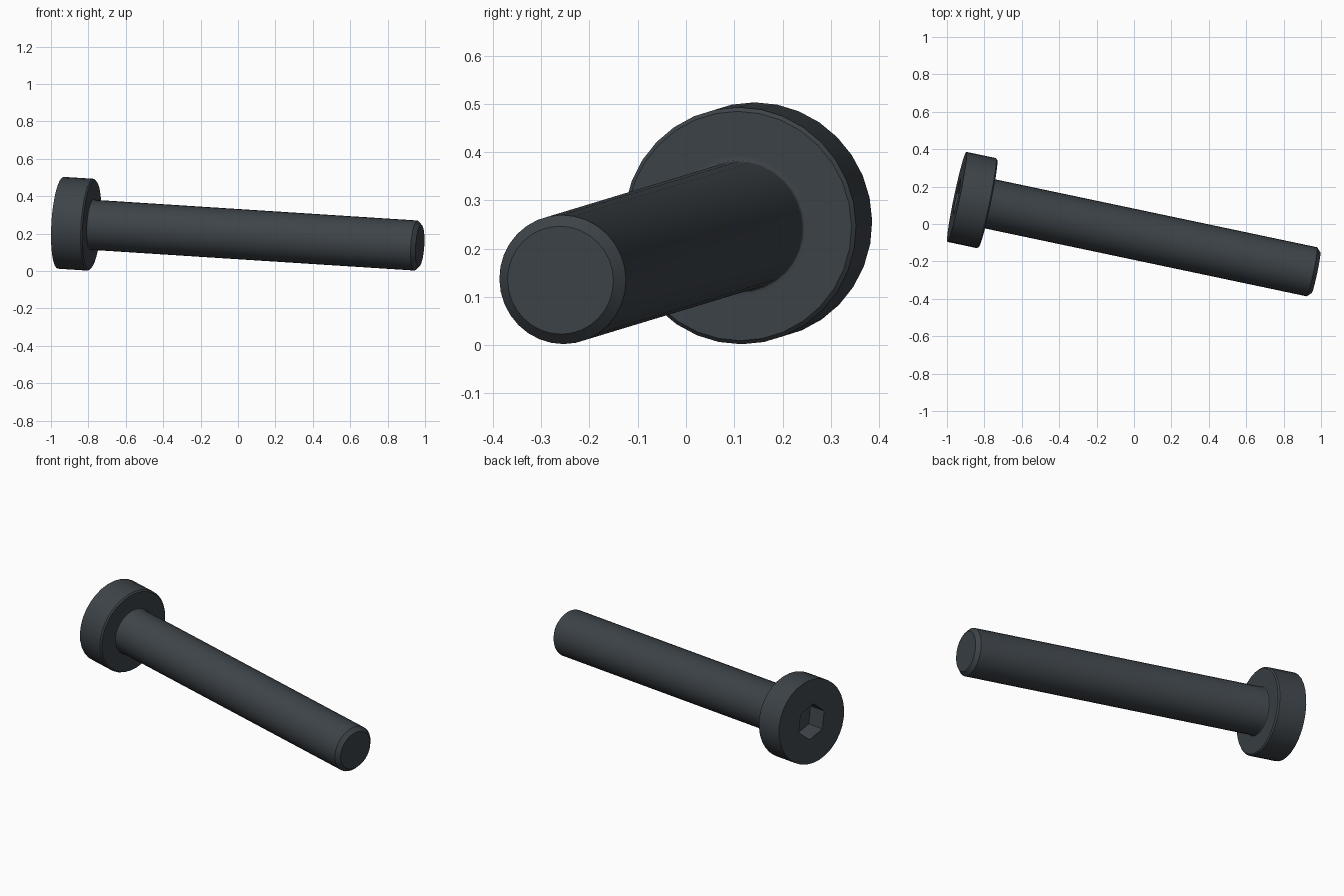
import bpy
import bmesh
import math
from mathutils import Matrix, Vector

cube = bpy.data.objects.get("Cube")
if cube:
    bpy.data.objects.remove(cube, do_unlink=True)

SEGMENTS = 32
HEAD_R, HEAD_H, HEAD_EDGE = 0.246, 0.17, 0.008
SHAFT_R, LENGTH, TIP_EDGE, FILLET = 0.134, 1.966, 0.022, 0.007
SOCKET_R, SOCKET_DEPTH = 0.103, 0.11

# Blackened steel
steel = bpy.data.materials.new("dark slate steel")
steel.use_nodes = True
colour = (0.047, 0.057, 0.066, 1)
steel.diffuse_color = colour
steel.node_tree.nodes["Principled BSDF"].inputs["Base Color"].default_value = colour


def make_object(name, bm):
    bmesh.ops.recalc_face_normals(bm, faces=bm.faces)
    mesh = bpy.data.meshes.new(name)
    bm.to_mesh(mesh)
    bm.free()
    mesh.materials.append(steel)
    obj = bpy.data.objects.new(name, mesh)
    bpy.context.collection.objects.link(obj)
    return obj


def lathe(name, profile):
    """Revolve (radius, height) points about z and close both ends."""
    bm = bmesh.new()
    rings = []
    for r, z in profile:
        angles = [math.tau * i / SEGMENTS for i in range(SEGMENTS)]
        rings.append([bm.verts.new((r * math.cos(a), r * math.sin(a), z)) for a in angles])
    for low, high in zip(rings, rings[1:]):
        for i in range(SEGMENTS):
            j = (i + 1) % SEGMENTS
            bm.faces.new((low[i], low[j], high[j], high[i]))
    bm.faces.new(rings[0])
    bm.faces.new(rings[-1])
    return make_object(name, bm)


# Head, small fillet under it, shaft and chamfered tip in one profile
fillet = []
for step in range(4):
    a = math.radians(30 * step)
    fillet.append((SHAFT_R + FILLET * (1 - math.sin(a)),
                   HEAD_H + FILLET * (1 - math.cos(a))))
profile = [
    (HEAD_R, 0),
    (HEAD_R, HEAD_H - HEAD_EDGE),
    (HEAD_R - HEAD_EDGE, HEAD_H),
    (SHAFT_R + 2 * FILLET, HEAD_H),
    *fillet,
    (SHAFT_R, LENGTH - TIP_EDGE),
    (SHAFT_R - TIP_EDGE, LENGTH),
]
screw = lathe("socket_head_screw", profile)

# Hexagonal socket cut into the head
bm = bmesh.new()
bmesh.ops.create_cone(bm, cap_ends=True, segments=6, radius1=SOCKET_R, radius2=SOCKET_R,
                      depth=2 * SOCKET_DEPTH)
first = max(bm.verts, key=lambda v: v.co.y).co
turn = math.radians(11) - math.atan2(first.y, first.x)
bmesh.ops.rotate(bm, verts=bm.verts, matrix=Matrix.Rotation(turn, 3, "Z"))
cutter = make_object("socket_cutter", bm)
cutter.hide_render = True

cut = screw.modifiers.new("socket", "BOOLEAN")
cut.operation = "DIFFERENCE"
cut.solver = "EXACT"
cut.object = cutter
bpy.ops.object.select_all(action="DESELECT")
screw.select_set(True)
bpy.context.view_layer.objects.active = screw
bpy.ops.object.modifier_apply(modifier=cut.name)
bpy.data.objects.remove(cutter, do_unlink=True)
bpy.ops.object.shade_smooth_by_angle(angle=math.radians(30))

# Lay the screw down along its tilted axis
axis = Vector((1, -0.211, -0.064)).normalized()
side = axis.cross(Vector((0, 0, 1))).normalized()
up = side.cross(axis)
frame = Matrix((up, side, axis)).transposed().to_4x4()
screw.data.transform(Matrix.Translation((-0.947, 0.145, 0.2575)) @ frame)
screw.data.update()
